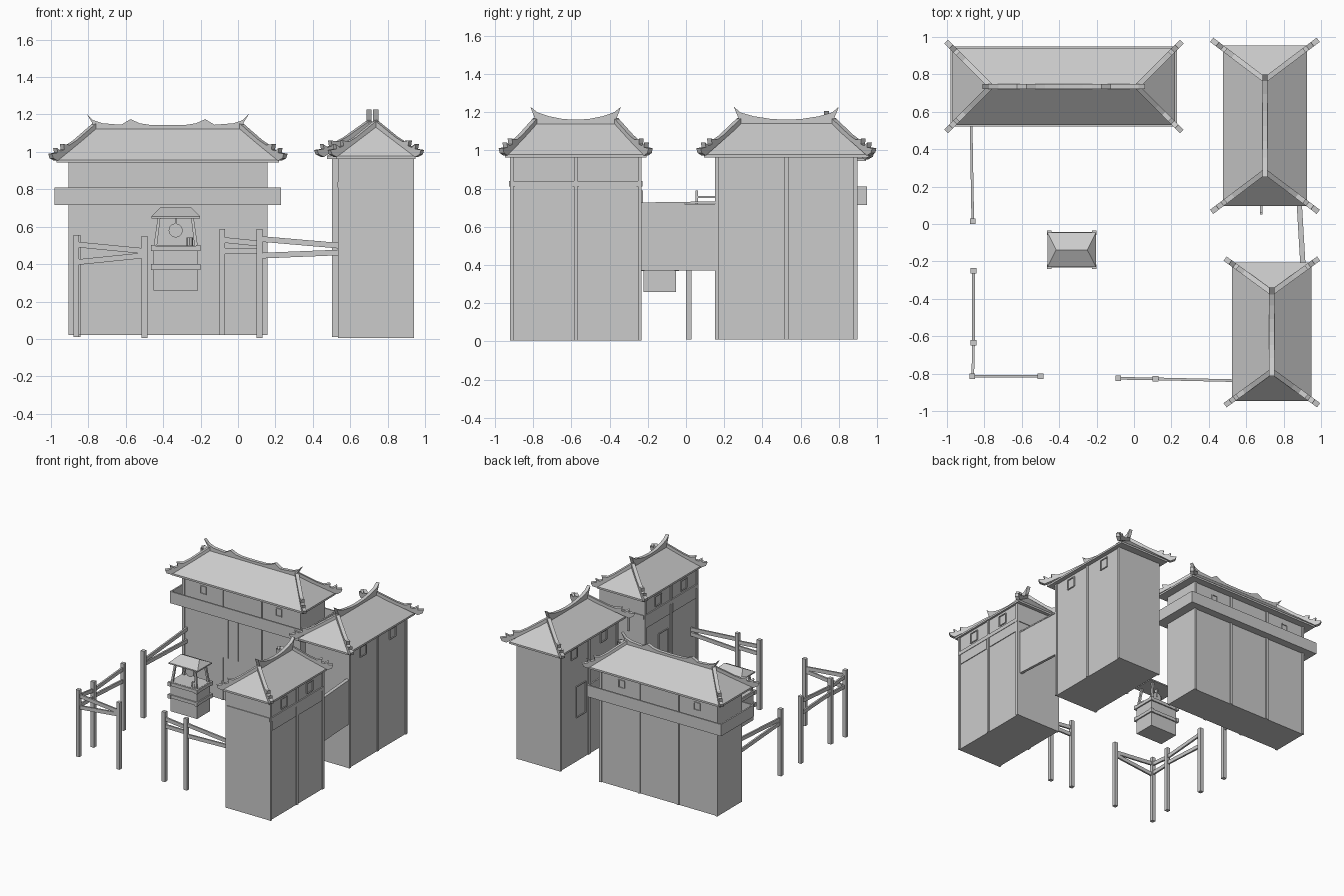
import bpy, bmesh, math
from mathutils import Vector, Matrix

if "Cube" in bpy.data.objects:
    bpy.data.objects.remove(bpy.data.objects["Cube"])


def mesh(name, verts, faces, M=Matrix()):
    bm = bmesh.new()
    vs = [bm.verts.new(M @ Vector(v)) for v in verts]
    for f in faces:
        bm.faces.new([vs[i] for i in f])
    bmesh.ops.recalc_face_normals(bm, faces=bm.faces)
    me = bpy.data.meshes.new(name)
    bm.to_mesh(me)
    bm.free()
    ob = bpy.data.objects.new(name, me)
    bpy.context.collection.objects.link(ob)
    return ob


def prism(name, pts, offset, M=Matrix()):
    """Extrude a flat outline symmetrically along +-offset."""
    o, n = Vector(offset), len(pts)
    vs = [Vector(p) - o for p in pts] + [Vector(p) + o for p in pts]
    fs = [list(range(n)), list(range(n, 2 * n))]
    fs += [[i, (i + 1) % n, (i + 1) % n + n, i + n] for i in range(n)]
    return mesh(name, vs, fs, M)


def box(name, x0, x1, y0, y1, z0, z1, M=Matrix()):
    y = (y0 + y1) / 2
    pts = [(x0, y, z0), (x1, y, z0), (x1, y, z1), (x0, y, z1)]
    return prism(name, pts, (0, (y1 - y0) / 2, 0), M)


def rail(name, p, q, w, h):
    """Beam between two points with vertical ends, w wide and h tall."""
    p, q, up = Vector(p), Vector(q), Vector((0, 0, h / 2))
    d = q - p
    side = Vector((-d.y, d.x, 0)).normalized() * w / 2
    return prism(name, [p - up, q - up, q + up, p + up], side)


def frame(name, x, y, z0, z1, w, M):
    t, d = 0.007, 0.007
    for s in (-1, 1):
        c = x + s * w / 2
        box(name + "_jamb", c - t / 2, c + t / 2, y - d, y + d, z0, z1, M)
    for z in (z0, z1):
        box(name + "_bar", x - w / 2, x + w / 2, y - d, y + d, z - t / 2, z + t / 2, M)


def roof(name, ea, eb, ra, ta, tb, zw, zr, ridge, M):
    # hipped roof solid with a thin eave edge
    c = [(-ea, -eb), (ea, -eb), (ea, eb), (-ea, eb)]
    vs = [(x, y, zw - 0.012) for x, y in c] + [(x, y, zw + 0.003) for x, y in c]
    vs += [(-ra, 0, zr), (ra, 0, zr)]
    fs = [(0, 1, 2, 3), (0, 1, 5, 4), (1, 2, 6, 5), (2, 3, 7, 6), (3, 0, 4, 7),
          (4, 5, 9, 8), (6, 7, 8, 9), (5, 6, 9), (7, 4, 8)]
    mesh(name + "_roof", vs, fs, M)
    # upturned ridge crest
    top = [(-x, z) for x, z in ridge] + [(x, z) for x, z in reversed(ridge) if x > 0]
    pts = [(x, 0, zr + z) for x, z in top]
    pts += [(ra - 0.01, 0, zr - 0.02), (-ra + 0.01, 0, zr - 0.02)]
    prism(name + "_ridge_crest", pts, (0, 0.014, 0), M)
    # stepped hip crests with curled tips
    prof = [(0, .02), (.45, .016), (.6, .022), (.74, .055), (.72, .022), (.8, .03),
            (.89, .065), (.87, .035), (1, .055), (.97, .025), (.87, -.008), (0, -.012)]
    for sx in (-1, 1):
        for sy in (-1, 1):
            d = Vector((sx * (ta - ra), sy * tb, 0))
            side = Vector((-d.y, d.x, 0)).normalized() * 0.014
            pts = [(sx * ra + d.x * u, d.y * u, zr - (zr - zw) * u / 0.9 + dz)
                   for u, dz in prof]
            prism(name + "_hip_crest", pts, side, M)


def building(name, loc, rot, a, b, z0, zw, posts, wins):
    """Walls with timber posts and windows; local x runs along the ridge."""
    M = Matrix.Translation(loc) @ Matrix.Rotation(math.radians(rot), 4, 'Z')
    box(name + "_walls", -a, a, -b, b, z0, zw, M)
    for s in (-1, 1):
        for i in range(posts):
            x = -a + 0.008 + i * (2 * a - 0.016) / (posts - 1)
            box(name + "_post", x - .01, x + .01, s * b - .008, s * b + .008, z0, zw, M)
        for x in wins:
            frame(name + "_window", x, s * b, 0.86, 0.94, 0.075, M)
    return M


# long back hall with balcony
M = building("hall", (-0.375, 0.735, 0), 0, .53, .15, .02, .95, 4, [])
for s in (-1, 1):
    for x in (-.345, .335):
        frame("hall_window", x, s * .15, .835, .895, .05, M)
    box("balcony_side", -.605, .605, s * .207 - .006, s * .207 + .006, .715, .81, M)
    box("balcony_end", s * .599 - .006, s * .599 + .006, -.21, .21, .715, .81, M)
box("balcony_floor", -.6, .6, -.208, .208, .715, .73, M)
for x in (-.16, -.07):
    box("hall_door", x - .042, x + .042, -.158, -.145, .37, .715, M)
roof("hall", .595, .207, .39, .63, .24, .955, 1.135,
     [(.435, .07), (.40, .035), (.35, .018), (.25, .01), (.2, .04), (.15, .018), (.1, .01), (0, .008)], M)

# two tall houses on the right
M = building("rear_house", (.70, .525, 0), 90, .37, .19, .01, .97, 3, [-.19, .19])
frame("rear_house_door", 0.1, .19, .37, .62, .12, M)
roof("rear_house", .43, .225, .245, .46, .285, .975, 1.15,
     [(.275, .078), (.24, .048), (.17, .028), (.08, .014), (0, .01)], M)

M = building("front_house", (.737, -.577, 0), 90, .343, .195, .005, .97, 3, [-.165, .165])
for s in (-1, 1):
    box("front_house_belt", -.345, .345, s * .195 - .01, s * .195 + .01, .81, .84, M)
    box("front_house_end_belt", s * .343 - .006, s * .343 + .006, -.195, .195, .81, .84, M)
    for x in (-.168, .168):
        box("front_house_panel", x - .15, x + .15, s * .195 - .006, s * .195 + .006, .73, .81, M)
frame("front_house_door", 0.1, .195, .37, .62, .12, M)
roof("front_house", .37, .212, .21, .392, .25, .975, 1.15,
     [(.237, .078), (.20, .048), (.14, .028), (.07, .014), (0, .01)], M)

# wall joining the two houses, with little bracket rods
rail("link_wall", (.905, -.25, .545), (.88, .17, .545), .022, .35)
rail("link_wall_cap", (.905, -.25, .722), (.88, .17, .728), .028, .01)
box("bracket_rod", .673, .687, .05, .062, .68, .79)
box("bracket_arm", .673, .687, .055, .165, .75, .762)
box("bracket_rod_front", .673, .687, -.238, -.225, .68, .79)

# well: sunken box with straps, splayed posts, hip roof and pulley
W = Matrix.Translation((-.333, -.138, 0))
box("well_box", -.12, .12, -.085, .085, .26, .50, W)
for z in (.385, .485):
    for s in (-1, 1):
        box("well_strap", -.13, .13, s * .087 - .008, s * .087 + .008, z - .013, z + .013, W)
        box("well_end_strap", s * .122 - .008, s * .122 + .008, -.095, .095, z - .013, z + .013, W)
for sx in (-1, 1):
    for sy in (-1, 1):
        x, y = sx * .11, sy * .077
        pts = [(x - .009, y, .49), (x + .009, y, .49),
               (x * .8 + .007, y * .8, .655), (x * .8 - .007, y * .8, .655)]
        prism("well_post", pts, (0, .008, 0), W)
        for z in (.385, .485):
            box("well_corner", sx * .121 - .012, sx * .121 + .012,
                sy * .09 - .012, sy * .09 + .012, z - .016, z + .016, W)
rv = [(-.13, -.092, .645), (.13, -.092, .645), (.13, .092, .645), (-.13, .092, .645),
      (-.13, -.092, .655), (.13, -.092, .655), (.13, .092, .655), (-.13, .092, .655),
      (-.083, 0, .703), (.083, 0, .703)]
mesh("well_roof", rv, [(0, 1, 2, 3), (0, 1, 5, 4), (1, 2, 6, 5), (2, 3, 7, 6), (3, 0, 4, 7),
                       (4, 5, 9, 8), (6, 7, 8, 9), (5, 6, 9), (7, 4, 8)], W)
ring = [(.038 * math.cos(i * math.pi / 6), 0, .58 + .038 * math.sin(i * math.pi / 6)) for i in range(12)]
prism("well_pulley", ring, (0, .01, 0), W)
box("pulley_hanger", -.005, .005, -.014, .014, .58, .65, W)
bucket = [(.075 + .017 * math.cos(i * math.pi / 4), -.06 + .017 * math.sin(i * math.pi / 4), .52) for i in range(8)]
prism("well_bucket", bucket, (0, 0, .022), W)

# fence posts (x, y, bottom, top)
for x, y, z0, z1 in [(-.862, .015, .01, .555), (-.858, -.25, .01, .555), (-.858, -.635, .02, .555),
                     (-.865, -.815, .01, .555), (-.5, -.815, .005, .55),
                     (-.085, -.825, .02, .588), (.115, -.828, .005, .588)]:
    box("fence_post", x - .015, x + .015, y - .015, y + .015, z0, z1)

# paired converging fence rails (start, end, start heights, end heights)
for p, q, h0, h1 in [((-.872, .6), (-.862, .015), (.51, .41), (.47, .44)),
                     ((-.858, -.25), (-.858, -.635), (.51, .41), (.48, .43)),
                     ((-.858, -.635), (-.862, -.815), (.48, .42), (.5, .42)),
                     ((-.865, -.815), (-.5, -.815), (.505, .41), (.47, .447)),
                     ((-.085, -.825), (.115, -.828), (.53, .47), (.51, .47)),
                     ((.115, -.828), (.56, -.838), (.535, .445), (.497, .463))]:
    for a, b in zip(h0, h1):
        rail("fence_rail", (*p, a), (*q, b), .014, .03)
